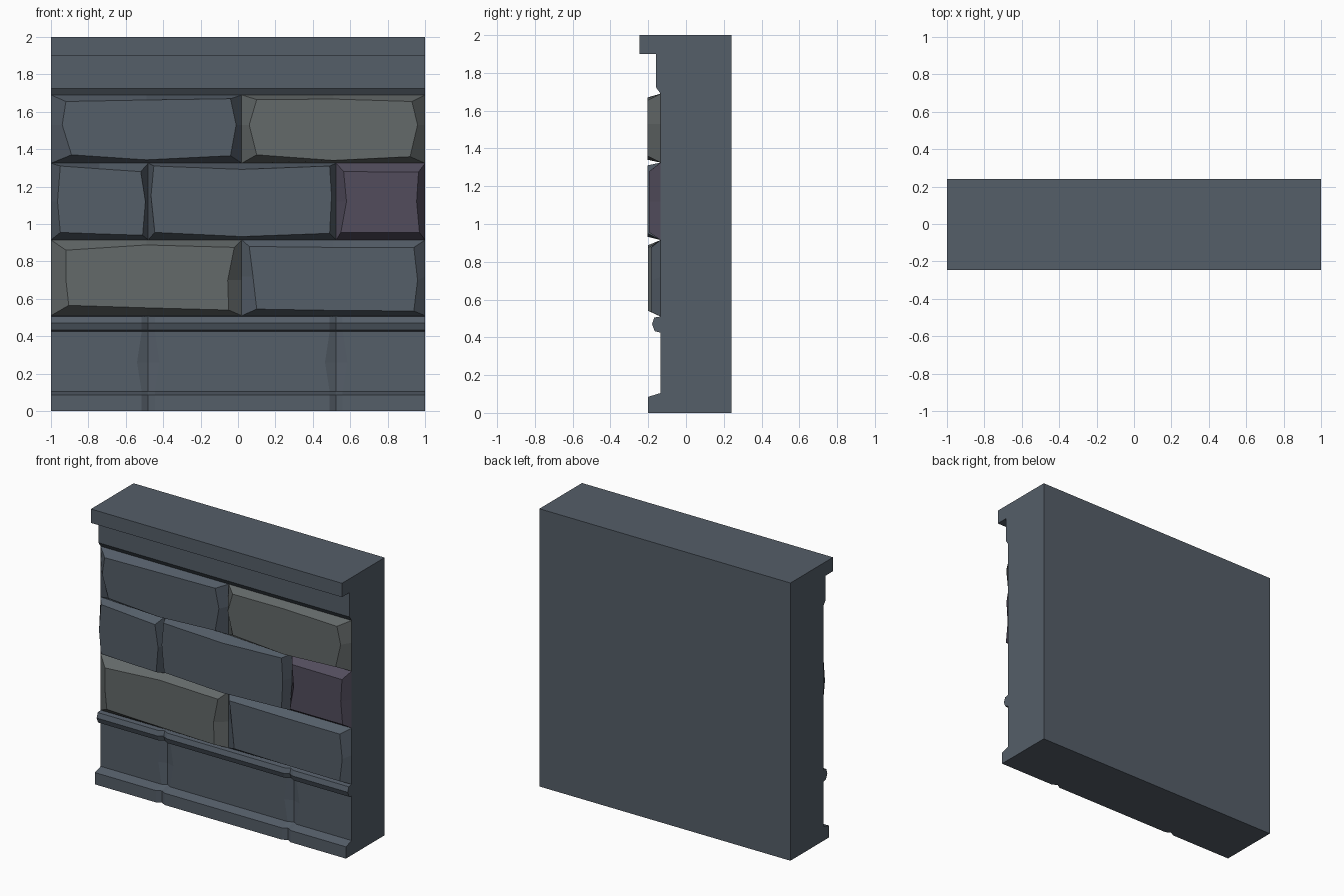
import bpy


def material(name, rgb):
    m = bpy.data.materials.new(name)
    m.diffuse_color = (*rgb, 1)
    return m


SLATE = material("slate", (0.09, 0.112, 0.14))
GREY = material("grey_stone", (0.127, 0.142, 0.142))
PURPLE = material("purple_stone", (0.084, 0.073, 0.108))


def add_mesh(name, verts, faces, mat):
    me = bpy.data.meshes.new(name)
    me.from_pydata(verts, [], faces)
    me.materials.append(mat)
    me.validate()
    ob = bpy.data.objects.new(name, me)
    bpy.context.collection.objects.link(ob)
    return ob


# Wall body: side profile (y, z) swept along x, with shallow joints in the plinth
FACE_Y = -0.135
profile = [(-0.2, 0), (-0.2, 0.085), (FACE_Y, 0.105), (FACE_Y, 0.26), (FACE_Y, 0.425),
           (-0.165, 0.432), (-0.18, 0.47), (-0.168, 0.505), (FACE_Y, 0.51),
           (FACE_Y, 1.69), (-0.16, 1.725), (-0.16, 1.9), (-0.245, 1.9),
           (-0.245, 2), (0.24, 2), (0.24, 0)]
JOINT_DEPTH = 0.02
# each station: x, how deep the joint is, sideways bow at mid height
stations = [(-1, 0, 0)]
for joint in (-0.48, 0.525):
    stations += [(joint - 0.035, 0, -0.025), (joint, 1, 0), (joint + 0.035, 0, 0.025)]
stations.append((1, 0, 0))

verts, faces = [], []
n = len(profile)
for x, deep, bow in stations:
    for i, (y, z) in enumerate(profile):
        verts.append((x + (bow if i == 3 else 0),
                      y + (deep * JOINT_DEPTH if i < 8 else 0), z))
for s in range(len(stations) - 1):
    a, b = s * n, (s + 1) * n
    for i in range(n):
        j = (i + 1) % n
        faces.append((a + i, b + i, b + j, a + j))
faces.append(tuple(range(n)))
faces.append(tuple(reversed(range(len(verts) - n, len(verts)))))
add_mesh("wall_body", verts, faces, SLATE)


# Rough stone: rectangular foot on the wall, irregular chiselled front face
# front corners: top left, left mid, bottom left, bottom right, right mid, top right
def stone(name, x0, x1, z0, z1, front_y, pts, z_bottom, z_top, mat):
    zm, xm = pts[1][1], (x0 + x1) / 2
    inner = pts[:3] + [(xm, z_bottom)] + pts[3:] + [(xm, z_top)]
    outer = [(x0, z1), (x0, zm), (x0, z0), (xm, z0),
             (x1, z0), (x1, zm), (x1, z1), (xm, z1)]
    v = [(x, FACE_Y, z) for x, z in outer] + [(x, front_y, z) for x, z in inner]
    f = [(i, (i + 1) % 8, 8 + (i + 1) % 8, 8 + i) for i in range(8)]
    f.append(tuple(range(8, 16)))
    add_mesh(name, v, f, mat)


# Top course
stone("top_stone_left", -1, 0.02, 1.325, 1.69, -0.203,
      [(-0.92, 1.655), (-0.94, 1.53), (-0.89, 1.37),
       (-0.04, 1.365), (-0.01, 1.53), (-0.04, 1.67)], 1.343, 1.663, SLATE)
stone("top_stone_right", 0.02, 1, 1.325, 1.69, -0.203,
      [(0.10, 1.665), (0.06, 1.53), (0.10, 1.37),
       (0.92, 1.36), (0.96, 1.53), (0.93, 1.655)], 1.34, 1.668, GREY)

# Middle course
stone("middle_stone_left", -1, -0.48, 0.915, 1.325, -0.203,
      [(-0.95, 1.31), (-0.965, 1.12), (-0.95, 0.955),
       (-0.51, 0.94), (-0.495, 1.12), (-0.52, 1.28)], 0.947, 1.295, SLATE)
stone("middle_stone_centre", -0.48, 0.525, 0.915, 1.325, -0.205,
      [(-0.45, 1.31), (-0.465, 1.15), (-0.445, 0.955),
       (0.49, 0.95), (0.50, 1.15), (0.49, 1.31)], 0.933, 1.292, SLATE)
stone("middle_stone_right", 0.525, 1, 0.915, 1.325, -0.195,
      [(0.565, 1.28), (0.58, 1.12), (0.55, 0.955),
       (0.97, 0.955), (0.955, 1.12), (0.965, 1.278)], 0.955, 1.279, PURPLE)

# Bottom course
stone("bottom_stone_left", -1, 0.02, 0.51, 0.915, -0.2,
      [(-0.92, 0.86), (-0.92, 0.70), (-0.905, 0.565),
       (-0.05, 0.54), (-0.055, 0.70), (-0.02, 0.875)], 0.552, 0.888, GREY)
stone("bottom_stone_right", 0.02, 1, 0.51, 0.915, -0.185,
      [(0.06, 0.88), (0.08, 0.72), (0.10, 0.545),
       (0.94, 0.535), (0.96, 0.70), (0.94, 0.875)], 0.538, 0.875, SLATE)
